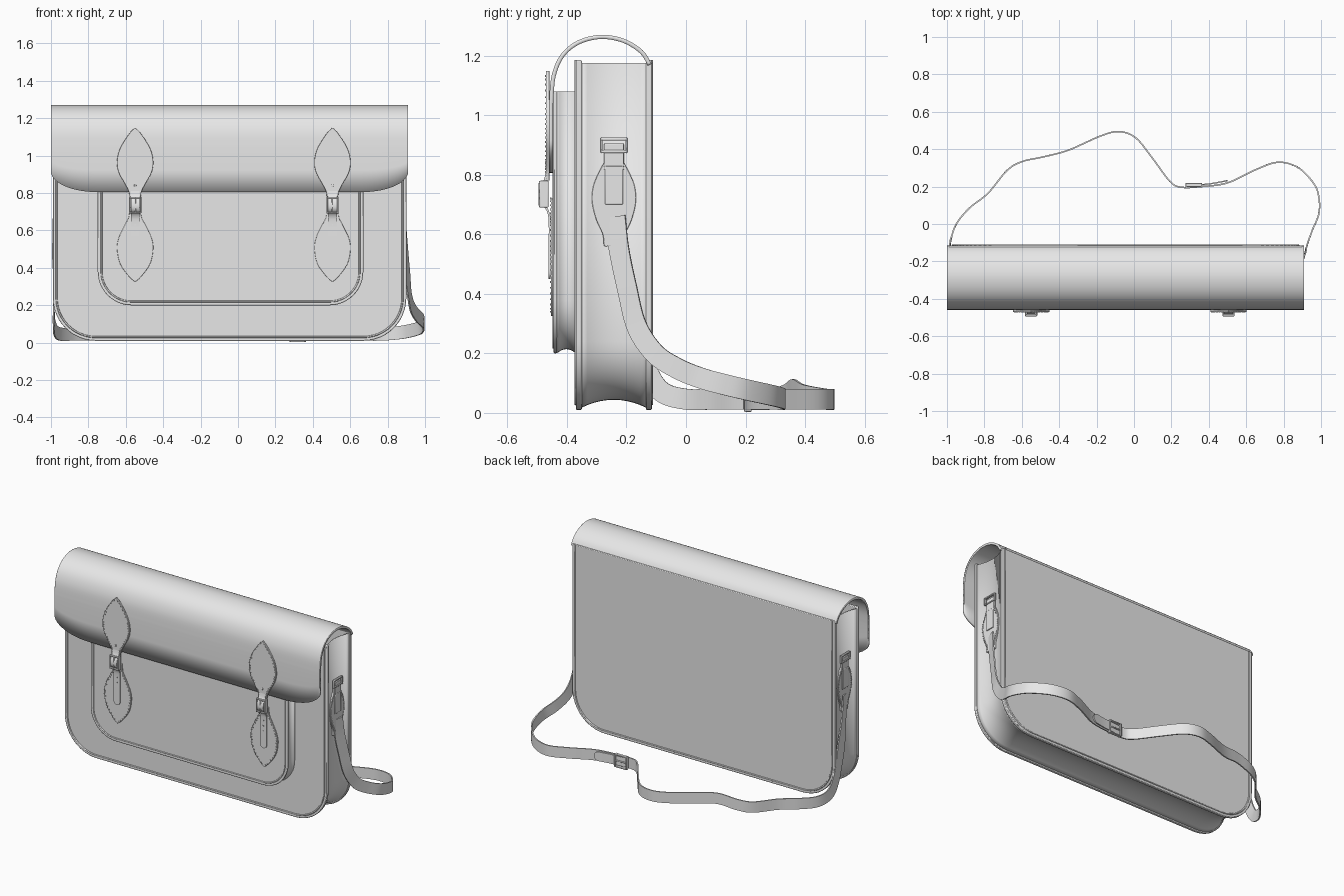
import bpy, bmesh, math
from mathutils import Vector

if "Cube" in bpy.data.objects:
    bpy.data.objects.remove(bpy.data.objects["Cube"])

CX = -0.045                      # centre line of the bag
X, Z = Vector((1, 0, 0)), Vector((0, 0, 1))
leather = bpy.data.materials.new("grey_leather")
leather.diffuse_color = (0.8, 0.8, 0.8, 1)
leather.use_nodes = True
leather.node_tree.nodes["Principled BSDF"].inputs["Base Color"].default_value = leather.diffuse_color


def make(name, bm, thick=0, bevel=0):
    """Turn a bmesh into a finished, smooth shaded object."""
    bmesh.ops.recalc_face_normals(bm, faces=bm.faces)
    me = bpy.data.meshes.new(name)
    bm.to_mesh(me)
    bm.free()
    me.materials.append(leather)
    ob = bpy.data.objects.new(name, me)
    bpy.context.collection.objects.link(ob)
    bpy.ops.object.select_all(action='DESELECT')
    ob.select_set(True)
    bpy.context.view_layer.objects.active = ob
    bpy.ops.object.shade_smooth_by_angle(angle=math.radians(35))
    if thick:
        m = ob.modifiers.new("thickness", 'SOLIDIFY')
        m.thickness, m.offset = thick, 0
    if bevel:
        m = ob.modifiers.new("soft_edge", 'BEVEL')
        m.width, m.segments, m.limit_method = bevel, 2, 'ANGLE'
    return ob


def grid(name, rows, thick=0):
    bm = bmesh.new()
    vs = [[bm.verts.new(p) for p in row] for row in rows]
    for a, b in zip(vs, vs[1:]):
        for i in range(len(a) - 1):
            bm.faces.new((a[i], a[i + 1], b[i + 1], b[i]))
    return make(name, bm, thick)


def plate(name, pts, offset, bevel=0.003):
    """Closed outline extruded along an offset vector."""
    bm = bmesh.new()
    f = bm.faces.new([bm.verts.new(p) for p in pts])
    ext = bmesh.ops.extrude_face_region(bm, geom=[f])
    bmesh.ops.translate(bm, vec=offset, verts=[v for v in ext['geom'] if isinstance(v, bmesh.types.BMVert)])
    return make(name, bm, 0, bevel)


def boxes(name, items, bevel=0.003):
    bm = bmesh.new()
    for loc, size in items:
        vs = bmesh.ops.create_cube(bm, size=1)['verts']
        bmesh.ops.scale(bm, vec=size, verts=vs)
        bmesh.ops.translate(bm, vec=loc, verts=vs)
    return make(name, bm, 0, bevel)


def outline(cx, hw, z0, z1, r, n=12):
    """U shape with rounded bottom corners, as (x, z) pairs."""
    half = [(hw, z1)]
    for i in range(n + 1):
        a = math.pi / 2 * i / n
        half.append((hw - r + r * math.cos(a), z0 + r - r * math.sin(a)))
    return [(cx + x, z) for x, z in half] + [(cx - x, z) for x, z in reversed(half)]


def panel(name, y, thick, *shape):
    plate(name, [(x, y, z) for x, z in outline(*shape)], (0, thick, 0), 0.004)


def bead(name, y, cx, hw, z0, z1, r, inset=0.02):
    """Thin raised piping just inside a panel edge."""
    cu = bpy.data.curves.new(name, 'CURVE')
    cu.dimensions, cu.bevel_depth, cu.bevel_resolution = '3D', 0.005, 1
    pts = outline(cx, hw - inset, z0 + inset, z1, r - inset)
    sp = cu.splines.new('POLY')
    sp.points.add(len(pts) - 1)
    for p, (x, z) in zip(sp.points, pts):
        p.co = (x, y, z, 1)
    cu.materials.append(leather)
    bpy.context.collection.objects.link(bpy.data.objects.new(name, cu))


def gusset(name, y0, y1, depth, cx, hw, z0, z1, r):
    """Side band between two panels, hollowed toward its middle."""
    rows = []
    for i in range(11):
        v = i / 5 - 1
        d = depth * (1 - v * v)
        rows.append([(x, y0 + (y1 - y0) * i / 10, z) for x, z in outline(cx, hw - d, z0 + d, z1, r - d)])
    grid(name, rows, 0.008)


def spline(pts, n=8):
    """Smooth path through the points."""
    p = [Vector(q) for q in pts]
    p = [p[0]] + p + [p[-1]]
    out = []
    for a, b, c, d in zip(p, p[1:], p[2:], p[3:]):
        for i in range(n):
            t = i / n
            out.append(0.5 * (2 * b + (c - a) * t + (2 * a - 5 * b + 4 * c - d) * t * t
                              + (3 * b - a - 3 * c + d) * t ** 3))
    return out + [p[-1]]


def ribbon(name, pts, width, thick, across=None, round_end=False):
    path = spline(pts)
    bm = bmesh.new()
    rings = []
    for i, p in enumerate(path):
        t = (path[min(i + 1, len(path) - 1)] - path[max(i - 1, 0)]).normalized()
        w = across or t.cross(Z).normalized().cross(t)
        n = w.cross(t).normalized()
        k = width / 2
        if round_end:
            left = (path[-1] - p).length
            k *= math.sqrt(max(0.06, 1 - max(0, 1 - left / k) ** 2))
        rings.append([bm.verts.new(p + w * (k * s) + n * (thick / 2 * u))
                      for s, u in ((1, 1), (1, -1), (-1, -1), (-1, 1))])
    for a, b in zip(rings, rings[1:]):
        for i in range(4):
            bm.faces.new((a[i], a[i - 1], b[i - 1], b[i]))
    bm.faces.new(rings[0])
    bm.faces.new(rings[-1])
    return make(name, bm)


def leaf(name, prof, place, offset):
    """Leaf shaped patch with a row of stitches along its edge."""
    path = spline([(w, z, 0) for z, w in prof], 4)
    right = [(max(p.x, 0), p.y) for p in path]
    left = [(-w, z) for w, z in reversed(right) if w > 0.001]
    plate(name, [place(w, z) for w, z in right + left], offset, 0.002)
    off = Vector(offset)
    boxes(name + "_stitches", [(Vector(place(w - math.copysign(0.008, w), z)) + off, (0.006, 0.006, 0.006))
                               for w, z in right + left if abs(w) > 0.02], 0)


# Main body: front and back panels with the hollowed side band
BODY = (CX, 0.945, 0.01, 1.185, 0.23)
panel("front_panel", -0.37, 0.02, *BODY)
panel("back_panel", -0.135, 0.02, *BODY)
bead("front_piping", -0.37, *BODY)
bead("back_piping", -0.115, *BODY)
gusset("side_band", -0.355, -0.13, 0.028, CX, 0.938, 0.02, 1.175, 0.22)

# Front pocket
POCKET = (-0.04, 0.71, 0.2, 1.08, 0.18)
panel("pocket_panel", -0.445, 0.012, *POCKET)
bead("pocket_piping", -0.444, *POCKET)
gusset("pocket_band", -0.436, -0.368, 0.015, -0.04, 0.705, 0.203, 1.08, 0.175)

# Flap: curved over the top, hanging in front with rounded lower corners
arc = spline([(0, -0.122, 1.17), (0, -0.15, 1.213), (0, -0.21, 1.25), (0, -0.285, 1.263),
              (0, -0.36, 1.245), (0, -0.415, 1.2), (0, -0.445, 1.13), (0, -0.453, 1.04)], 5)
cols = [0.705 * i / 4 for i in range(4)] + [0.705 + 0.25 * math.sin(math.pi / 2 * i / 14) for i in range(15)]
cols = [-c for c in reversed(cols[1:])] + cols
rows = [[(CX + c, p.y, p.z) for c in cols] for p in arc]
for k in (0.5, 1):
    row = []
    for c in cols:
        u = min(1, max(0, (abs(c) - 0.705) / 0.25))
        low = 0.805 + 0.11 * (1 - math.sqrt(1 - u * u))
        row.append((CX + c, -0.453, 1.04 + (low - 1.04) * k))
    rows.append(row)
grid("flap", rows, 0.014)

# Two closing straps with leaf patches, buckles and tongues
UPPER = [(1.15, 0), (1.12, 0.03), (1.04, 0.08), (0.97, 0.097), (0.91, 0.088), (0.85, 0.055), (0.81, 0.035), (0.78, 0.03)]
LOWER = [(0.325, 0), (0.35, 0.03), (0.42, 0.08), (0.5, 0.097), (0.56, 0.088), (0.63, 0.055), (0.67, 0.035), (0.72, 0.03)]
for side, sx in (("left", -0.55), ("right", 0.505)):
    leaf(side + "_upper_patch", UPPER, lambda w, z: (sx + w, -0.459, z), (0, -0.012, 0))
    leaf(side + "_lower_patch", LOWER, lambda w, z: (sx + w, -0.444, z), (0, -0.01, 0))
    ribbon(side + "_tongue", [(sx, -0.466, 0.82), (sx, -0.473, 0.785), (sx, -0.489, 0.75), (sx, -0.489, 0.715),
                              (sx, -0.465, 0.68), (sx, -0.458, 0.64), (sx, -0.458, 0.55), (sx, -0.458, 0.45)],
           0.046, 0.007, X, True)
    boxes(side + "_buckle", [((sx + s * 0.029, -0.477, 0.735), (0.008, 0.03, 0.09)) for s in (-1, 1)]
          + [((sx, -0.488, z), (0.062, 0.012, 0.009)) for z in (0.695, 0.775)]
          + [((sx, -0.492, 0.735), (0.008, 0.006, 0.08))])
    boxes(side + "_tongue_holes", [((sx, -0.461, 0.49 + 0.035 * i), (0.007, 0.003, 0.007)) for i in range(5)], 0)
    boxes(side + "_rivet", [((sx, -0.471, 0.84), (0.012, 0.006, 0.012))])

# Shoulder strap mounts on both ends
MOUNT = [(0.84, 0.034), (0.8, 0.055), (0.76, 0.07), (0.71, 0.074), (0.65, 0.06), (0.6, 0.038), (0.56, 0.034)]
YM = -0.242
for side, s in (("left", -1), ("right", 1)):
    mx = CX + s * 0.912
    leaf(side + "_mount_patch", MOUNT, lambda w, z: (mx, YM + w, z), (s * 0.018, 0, 0))
    boxes(side + "_mount_loop", [((mx + s * 0.014, YM, 0.86), (0.016, 0.066, 0.09)),
                                 ((mx + s * 0.014, YM, 0.765), (0.018, 0.06, 0.13))])
    boxes(side + "_ring", [((mx + s * 0.02, YM, z), (0.014, 0.09, 0.01)) for z in (0.878, 0.92)]
          + [((mx + s * 0.02, YM + k * 0.042, 0.899), (0.014, 0.008, 0.05)) for k in (-1, 1)])

# Long shoulder strap lying on the ground behind the bag
F = 0.046
ribbon("shoulder_strap", [
    (0.886, -0.238, 0.66), (0.89, -0.225, 0.55), (0.9, -0.198, 0.42), (0.912, -0.165, 0.29), (0.928, -0.105, 0.2),
    (0.955, -0.03, 0.15), (0.987, 0.05, 0.117), (0.99, 0.13, 0.095), (0.965, 0.21, 0.076), (0.88, 0.3, 0.056),
    (0.77, 0.33, F), (0.65, 0.29, F), (0.5, 0.22, F), (0.36, 0.2, F), (0.25, 0.197, F), (0.19, 0.23, F),
    (0.1, 0.35, F), (0.01, 0.46, F), (-0.08, 0.494, F), (-0.18, 0.47, F), (-0.35, 0.395, 0.06),
    (-0.48, 0.36, 0.078), (-0.6, 0.333, 0.06), (-0.68, 0.285, F), (-0.78, 0.165, F), (-0.88, 0.085, F), (-0.95, 0, F),
    (-0.978, -0.08, 0.07), (-0.985, -0.13, 0.14), (-0.985, -0.17, 0.26), (-0.985, -0.2, 0.42),
    (-0.98, -0.225, 0.55), (-0.976, -0.238, 0.66)], 0.07, 0.008)

# Buckle and overlapping end on the shoulder strap
ribbon("strap_overlap", [(0.28, 0.203, F), (0.36, 0.21, F), (0.42, 0.217, F), (0.5, 0.232, F)], 0.06, 0.007, None, True)
boxes("strap_buckle", [((x, 0.207, F), (0.009, 0.026, 0.084)) for x in (0.28, 0.36)]
      + [((0.32, 0.209, F + d), (0.088, 0.02, 0.008)) for d in (-0.039, 0.039)]
      + [((0.32, 0.213, F), (0.08, 0.008, 0.008))])
